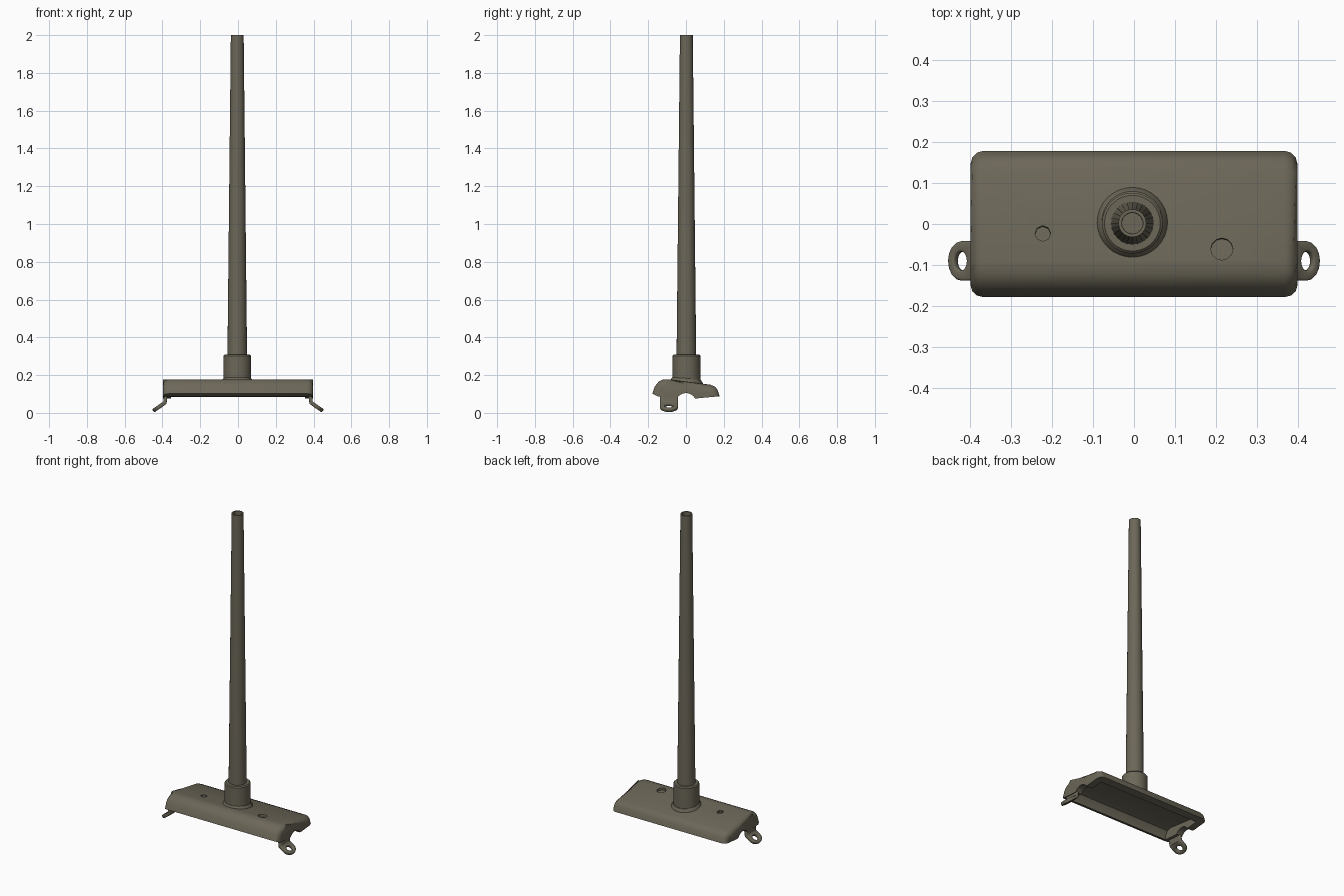
import bpy, bmesh, math
from mathutils import Matrix, Vector

cube = bpy.data.objects.get("Cube")
if cube:
    bpy.data.objects.remove(cube, do_unlink=True)

olive = bpy.data.materials.new("olive_metal")
olive.use_nodes = True
colour = (0.15, 0.135, 0.098, 1)
olive.diffuse_color = colour
bsdf = olive.node_tree.nodes["Principled BSDF"]
bsdf.inputs["Base Color"].default_value = colour
bsdf.inputs["Roughness"].default_value = 0.7

AXIS_X = -0.004   # barrel axis
SLOPE = math.atan(0.13)


def make_object(name, bm):
    bmesh.ops.recalc_face_normals(bm, faces=bm.faces)
    mesh = bpy.data.meshes.new(name)
    bm.to_mesh(mesh)
    bm.free()
    mesh.materials.append(olive)
    obj = bpy.data.objects.new(name, mesh)
    bpy.context.collection.objects.link(obj)
    return obj


def activate(obj):
    bpy.ops.object.select_all(action='DESELECT')
    obj.select_set(True)
    bpy.context.view_layer.objects.active = obj


def smooth(obj, degrees=35):
    activate(obj)
    bpy.ops.object.shade_smooth_by_angle(angle=math.radians(degrees))


def prism(profile, half):
    """Extrude a (y, z) outline along x."""
    bm = bmesh.new()
    ends = [[bm.verts.new((x, y, z)) for y, z in profile] for x in (-half, half)]
    for end in ends:
        bm.faces.new(end)
    n = len(profile)
    for i in range(n):
        j = (i + 1) % n
        bm.faces.new((ends[0][i], ends[0][j], ends[1][j], ends[1][i]))
    return bm


def lathe(name, profile, segments):
    """Spin an (r, z) outline round the vertical axis."""
    bm = bmesh.new()
    verts = [bm.verts.new((r, 0, z)) for r, z in profile]
    edges = [bm.edges.new(pair) for pair in zip(verts, verts[1:])]
    bmesh.ops.spin(bm, geom=verts + edges, cent=(0, 0, 0), axis=(0, 0, 1),
                   angle=math.tau, steps=segments, use_duplicate=False)
    bmesh.ops.remove_doubles(bm, verts=bm.verts, dist=1e-5)
    return make_object(name, bm)


def cylinder(radius, depth, matrix, segments):
    bm = bmesh.new()
    bmesh.ops.create_cone(bm, cap_ends=True, segments=segments, radius1=radius,
                          radius2=radius, depth=depth, matrix=matrix)
    return bm


def cut(obj, bm):
    cutter = make_object("cutter", bm)
    cutter.hide_render = True
    mod = obj.modifiers.new("cut", 'BOOLEAN')
    mod.operation, mod.solver, mod.object = 'DIFFERENCE', 'EXACT', cutter
    activate(obj)
    bpy.ops.object.modifier_apply(modifier=mod.name)
    bpy.data.objects.remove(cutter, do_unlink=True)


# Shield body: extruded profile with rounded ends
outline = [(-0.178, 0.102), (-0.165, 0.14), (-0.145, 0.165), (-0.12, 0.178),
           (-0.09, 0.178), (0.13, 0.149), (0.155, 0.138), (0.168, 0.12),
           (0.178, 0.088), (0.06, 0.077), (-0.09, 0.082), (-0.15, 0.088)]
bm = prism(outline, 0.398)
rim = [e for e in bm.edges
       if abs(e.verts[0].co.x - e.verts[1].co.x) < 1e-4
       and max(v.co.z for v in e.verts) > 0.11]
bmesh.ops.bevel(bm, geom=rim, offset=0.034, segments=3, profile=0.5,
                affect='EDGES', clamp_overlap=True)
shield = make_object("shield_body", bm)

# Hollow underside, arched end notches and sight openings
cut(shield, prism([(-0.145, 0.04), (-0.143, 0.11), (-0.125, 0.138), (-0.1, 0.146),
                   (0.12, 0.118), (0.142, 0.04)], 0.355))
sideways = Matrix.Rotation(math.pi / 2, 4, 'Y')
cut(shield, cylinder(0.055, 1.2, Matrix.Translation((0, 0, 0.05)) @ sideways, 24))
for x, y, r, sides in ((-0.222, -0.023, 0.019, 8), (0.214, -0.061, 0.027, 12)):
    top = 0.166 - 0.13 * y
    tilt = Matrix.Rotation(-SLOPE, 4, 'X')
    cut(shield, cylinder(r, 0.03, Matrix.Translation((x, y, top)) @ tilt, sides))
smooth(shield)

# Weld flare where the collar meets the sloping top
flare = lathe("collar_flare", [(0, -0.01), (0.088, -0.01), (0.085, 0.004),
                               (0.074, 0.018), (0, 0.018)], 32)
flare.location = (AXIS_X, 0.004, 0.165)
flare.rotation_euler.x = -SLOPE
smooth(flare)

# Collar sleeve
collar = lathe("barrel_collar", [(0, 0.145), (0.074, 0.145), (0.074, 0.302),
                                 (0.068, 0.308), (0, 0.308)], 32)
collar.location = (AXIS_X, 0.002, 0)
smooth(collar)

# Tapered barrel with open bore
barrel = lathe("barrel", [(0, 0.2), (0.053, 0.2), (0.034, 2.0), (0.026, 2.0),
                          (0.025, 1.8), (0, 1.8)], 24)
barrel.location = (AXIS_X, 0.002, 0)
smooth(barrel)

# Lifting lugs: bent strap ending in a ring
SEGS = 16
for side, label in ((1, "left"), (-1, "right")):
    bm = bmesh.new()
    along = Vector((0.82, 0, -0.57))
    centre = Vector((0.418, -0.09, 0.032))

    def at(u, v):
        p = centre + along * u + Vector((0, v, 0))
        return bm.verts.new((p.x * side, p.y, p.z))

    inner, outer = [], []
    for i in range(SEGS):
        a = math.tau * i / SEGS
        c, s = math.cos(a), math.sin(a)
        k = 1 if c > -1e-6 else 1 / max(abs(c), abs(s))
        inner.append(at(0.018 * c, 0.023 * s))
        outer.append(at(0.038 * c * k, 0.048 * s * k))
    for i in range(SEGS):
        j = (i + 1) % SEGS
        bm.faces.new((inner[i], inner[j], outer[j], outer[i]))
    neck = outer[6:11]
    raised = [bm.verts.new((0.381 * side, v.co.y, 0.105)) for v in neck]
    for i in range(len(neck) - 1):
        bm.faces.new((neck[i], neck[i + 1], raised[i + 1], raised[i]))
    lug = make_object(label + "_lifting_lug", bm)
    solid = lug.modifiers.new("thickness", 'SOLIDIFY')
    solid.thickness, solid.offset = 0.02, 0
    bevel = lug.modifiers.new("rounding", 'BEVEL')
    bevel.width, bevel.segments, bevel.limit_method = 0.005, 2, 'ANGLE'
    bevel.angle_limit = math.radians(50)
    smooth(lug, 45)
